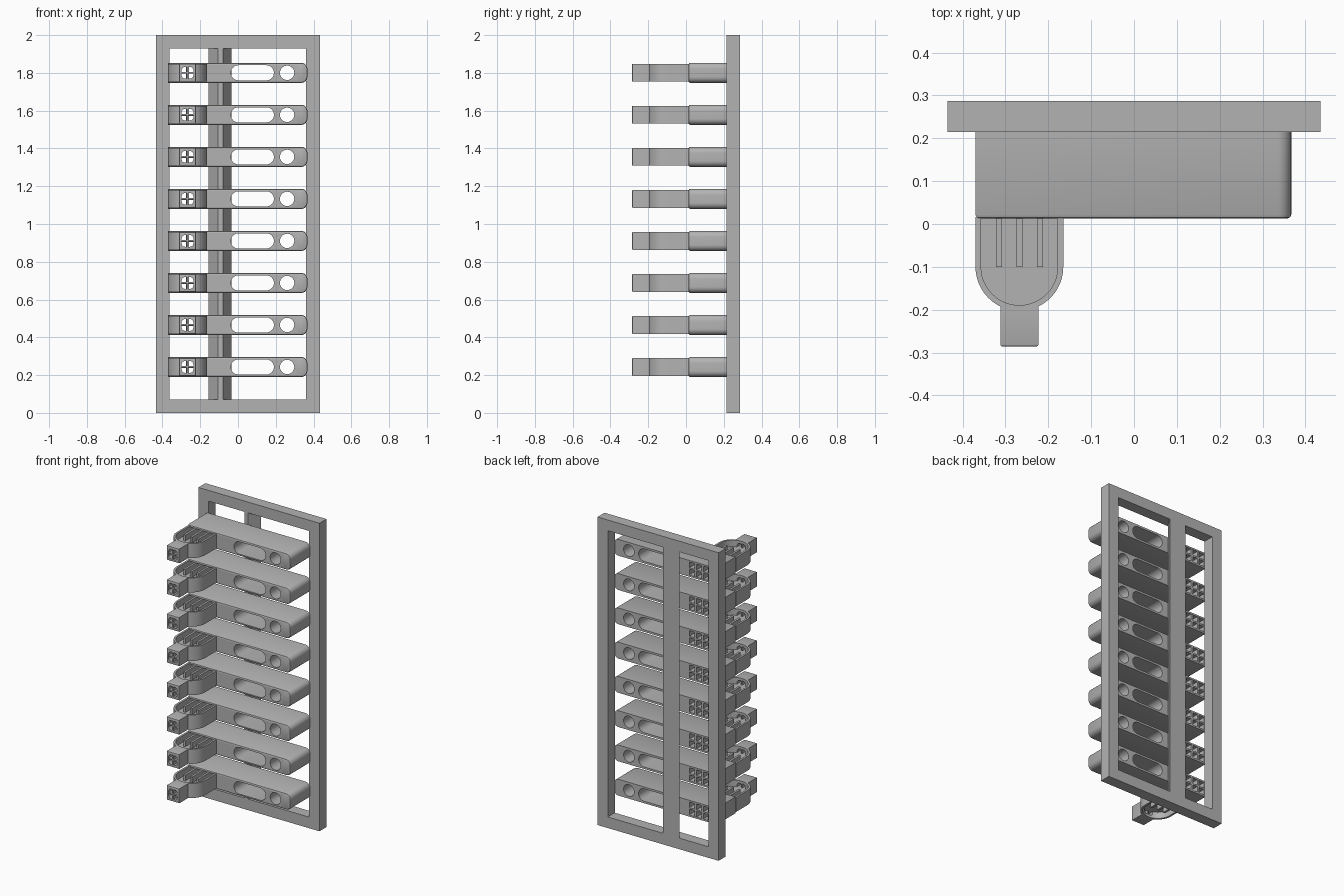
import bpy, bmesh
from math import sin, cos, pi, radians

old = bpy.data.objects.get("Cube")
if old:
    bpy.data.objects.remove(old, do_unlink=True)

grey = bpy.data.materials.new("plain_grey")
grey.use_nodes = True
COLOR = (0.45, 0.45, 0.45, 1)
grey.diffuse_color = COLOR
grey.node_tree.nodes["Principled BSDF"].inputs["Base Color"].default_value = COLOR


def prism(name, pts, axis, lo, hi):
    """Extrude a 2D profile along Y (profile in xz) or Z (profile in xy)."""
    bm = bmesh.new()
    place = (lambda u, v, w: (u, w, v)) if axis == "Y" else (lambda u, v, w: (u, v, w))
    a = [bm.verts.new(place(u, v, lo)) for u, v in pts]
    b = [bm.verts.new(place(u, v, hi)) for u, v in pts]
    bm.faces.new(a)
    bm.faces.new(b)
    for i in range(len(pts)):
        j = (i + 1) % len(pts)
        bm.faces.new((a[i], a[j], b[j], b[i]))
    bmesh.ops.recalc_face_normals(bm, faces=bm.faces)
    mesh = bpy.data.meshes.new(name)
    bm.to_mesh(mesh)
    bm.free()
    mesh.materials.append(grey)
    ob = bpy.data.objects.new(name, mesh)
    bpy.context.collection.objects.link(ob)
    return ob


def box(name, x, y, z):
    return prism(name, rect(*x, *z), "Y", *y)


def rect(x0, x1, z0, z1):
    return [(x0, z0), (x1, z0), (x1, z1), (x0, z1)]


def arc(cx, cy, r, start, end, n=8):
    angles = [radians(start + (end - start) * i / n) for i in range(n + 1)]
    return [(cx + r * cos(t), cy + r * sin(t)) for t in angles]


def round_rect(cx, hx, hz, r):
    """Rounded rectangle centred on z = 0."""
    pts = []
    for k, (sx, sz) in enumerate([(1, 1), (-1, 1), (-1, -1), (1, -1)]):
        pts += arc(cx + sx * (hx - r), sz * (hz - r), r, 90 * k, 90 * k + 90)
    return pts


def u_shape(r, back):
    """Pod outline: straight sides closed by a half circle at the front."""
    return [(POD_X - r, back)] + arc(POD_X, -0.1, r, 180, 360, 24) + [(POD_X + r, back)]


def select(ob):
    bpy.ops.object.select_all(action="DESELECT")
    ob.select_set(True)
    bpy.context.view_layer.objects.active = ob


def cut(ob, *cutters):
    select(ob)
    for c in cutters:
        c.hide_render = True
        mod = ob.modifiers.new("cut", "BOOLEAN")
        mod.operation, mod.solver, mod.object = "DIFFERENCE", "EXACT", c
        bpy.ops.object.modifier_apply(modifier=mod.name)


def bevel_front(ob, y, width):
    """Soften the edges that lie on the front face."""
    bm = bmesh.new()
    bm.from_mesh(ob.data)
    edges = [e for e in bm.edges if all(abs(v.co.y - y) < 1e-4 for v in e.verts)]
    bmesh.ops.bevel(bm, geom=edges, offset=width, segments=2, profile=0.5, affect="EDGES")
    bm.to_mesh(ob.data)
    bm.free()


POD_X = -0.2675
BACK, FRONT = 0.215, 0.013
ARM_H, POD_H = 0.053, 0.047

# Rack frame with a tapered upright
frame = box("rack_frame", (-0.435, 0.435), (BACK, 0.287), (0, 2))
opening = box("opening_cutter", (-0.363, 0.361), (0.1, 0.4), (0.072, 1.93))
cut(frame, opening)
prism("rack_upright", [(-0.155, 0.287), (-0.035, 0.287), (-0.08, BACK), (-0.105, BACK)],
      "Z", 0.072, 1.93)

# Arm body: rounded right end, slot, hole and cable tunnel
profile = [(-0.37, ARM_H), (-0.37, -ARM_H)]
profile += arc(0.335, -ARM_H + 0.032, 0.032, -90, 0) + arc(0.335, ARM_H - 0.032, 0.032, 0, 90)
body = prism("arm_body", profile, "Y", FRONT, BACK)
bevel_front(body, FRONT, 0.009)
slot = prism("slot_cutter", round_rect(0.076, 0.114, 0.04, 0.0399), "Y", -0.1, 0.4)
hole = prism("hole_cutter", arc(0.26, 0, 0.038, 0, 348.75, 31), "Y", -0.1, 0.4)
tunnel = box("tunnel_cutter", (-0.361, -0.174), (-0.1, 0.4), (-0.042, 0.042))
cut(body, slot, hole, tunnel)

# Pod: U-shaped wall open above and below, bored through at the front
pod = prism("pod_wall", u_shape(0.1025, FRONT + 0.003), "Z", -POD_H, POD_H)
cavity = prism("cavity_cutter", u_shape(0.0895, 0.1), "Z", -0.1, 0.1)
bore = prism("bore_cutter", round_rect(POD_X, 0.031, 0.031, 0.018), "Y", -0.4, -0.15)
cut(pod, cavity, bore)

# Neck in front of the pod
neck = box("neck", (POD_X - 0.0445, POD_X + 0.0445), (-0.286, -0.189), (-POD_H, POD_H))
bevel_front(neck, -0.286, 0.005)
cut(neck, bore)

# Divider plates
parts = [body, pod, neck]
parts.append(box("middle_web", (-0.363, -0.172), (-0.1, BACK - 0.001), (-0.005, 0.005)))
parts.append(prism("pod_web", u_shape(0.092, -0.099), "Z", -0.005, 0.005))
parts.append(box("neck_web", (POD_X - 0.033, POD_X + 0.033), (-0.283, -0.185), (-0.004, 0.004)))
parts.append(box("neck_rib", (POD_X - 0.004, POD_X + 0.004), (-0.283, -0.189), (-0.033, 0.033)))
for i in (-1, 0, 1):
    x = POD_X + i * 0.048
    parts.append(box("cable_rib", (x - 0.007, x + 0.007), (-0.1, BACK - 0.001), (-0.043, 0.043)))

for c in (opening, slot, hole, tunnel, cavity, bore):
    bpy.data.objects.remove(c, do_unlink=True)

for ob in parts:
    select(ob)
    bpy.ops.object.shade_smooth_by_angle(angle=radians(30))

# Repeat the arm up the rack
for level in range(8):
    for ob in parts:
        item = ob
        if level:
            item = ob.copy()
            bpy.context.collection.objects.link(item)
        item.location.z = 0.243 + level * 0.2225
